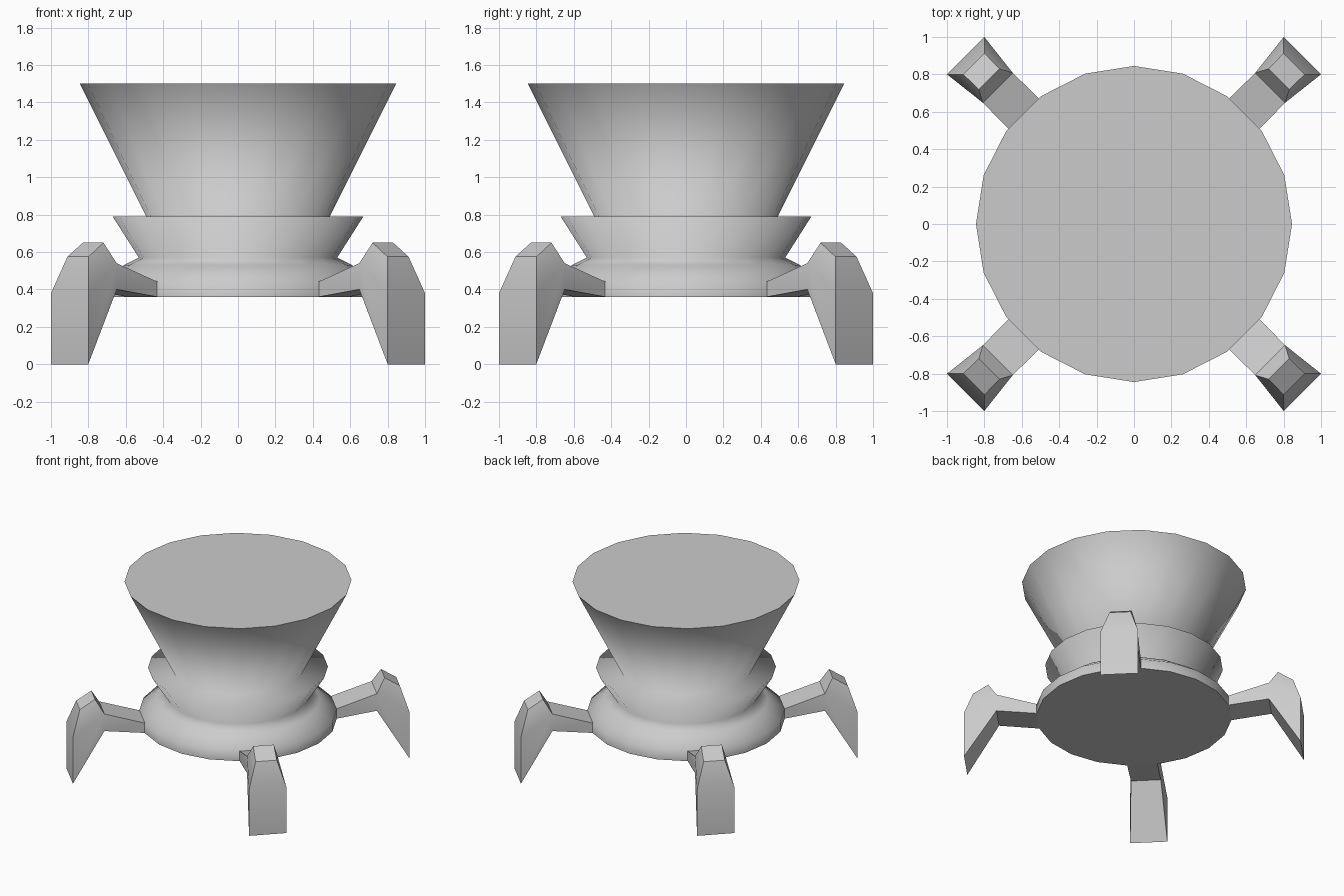
import bpy
import bmesh
from math import cos, sin, pi, radians

SIDES = 20

cube = bpy.data.objects.get("Cube")
if cube:
    bpy.data.objects.remove(cube, do_unlink=True)

# Single grey material
grey = bpy.data.materials.new("plain_grey")
grey.use_nodes = True
colour = (0.6, 0.6, 0.6, 1)
grey.diffuse_color = colour
grey.node_tree.nodes["Principled BSDF"].inputs["Base Color"].default_value = colour


def finish(name, bm, is_sharp):
    """Turn a bmesh into a smooth shaded object with chosen sharp edges."""
    bmesh.ops.recalc_face_normals(bm, faces=bm.faces)
    for face in bm.faces:
        face.smooth = True
    for edge in bm.edges:
        edge.smooth = not is_sharp(edge)
    mesh = bpy.data.meshes.new(name)
    bm.to_mesh(mesh)
    bm.free()
    mesh.materials.append(grey)
    obj = bpy.data.objects.new(name, mesh)
    bpy.context.collection.objects.link(obj)
    return obj


def bridge(bm, a, b, closed=True):
    """Join two equal rows of vertices with quads."""
    n = len(a)
    for i in range(n if closed else n - 1):
        j = (i + 1) % n
        bm.faces.new((a[i], a[j], b[j], b[i]))


# Body: turned profile of base rim, shoulder, flared collar and hopper
profile = [(0.735, 0.36), (0.735, 0.44), (0.61, 0.53), (0.53, 0.57),
           (0.67, 0.79), (0.49, 0.79), (0.845, 1.5)]
bm = bmesh.new()
rings = []
for r, z in profile:
    angles = [2 * pi * i / SIDES for i in range(SIDES)]
    rings.append([bm.verts.new((r * cos(a), r * sin(a), z)) for a in angles])
for low, high in zip(rings, rings[1:]):
    bridge(bm, low, high)
bm.faces.new(rings[0])
bm.faces.new(rings[-1])
cap_heights = (profile[0][1], profile[-1][1])
finish("body", bm, lambda e: any(
    all(abs(v.co.z - h) < 0.001 for v in e.verts) for h in cap_heights))


# Leg: sideways arm, raised knee and wedge foot, as (reach, half width, height)
outline = [(0.72, 0.115, 0.44), (1.03, 0.113, 0.54), (1.095, 0.078, 0.65),
           (1.21, 0.08, 0.575), (1.273, 0.141, 0.38), (1.273, 0.141, 0),
           (1.03, 0.113, 0.40), (0.72, 0.115, 0.36)]
side_quads = [(0, 1, 6, 7), (1, 2, 3, 4), (1, 4, 5, 6)]


def make_leg(name, angle):
    bm = bmesh.new()
    c, s = cos(angle), sin(angle)
    sides = []
    for sign in (1, -1):
        sides.append([bm.verts.new((u * c - sign * w * s, u * s + sign * w * c, z))
                      for u, w, z in outline])
    bridge(bm, *sides)
    for side in sides:
        for quad in side_quads:
            bm.faces.new([side[i] for i in quad])
    finish(name, bm, lambda e: e.calc_face_angle(0) > radians(38))


for i, name in enumerate(("back_left", "back_right", "front_right", "front_left")):
    make_leg(name + "_leg", pi / 4 + i * pi / 2)
